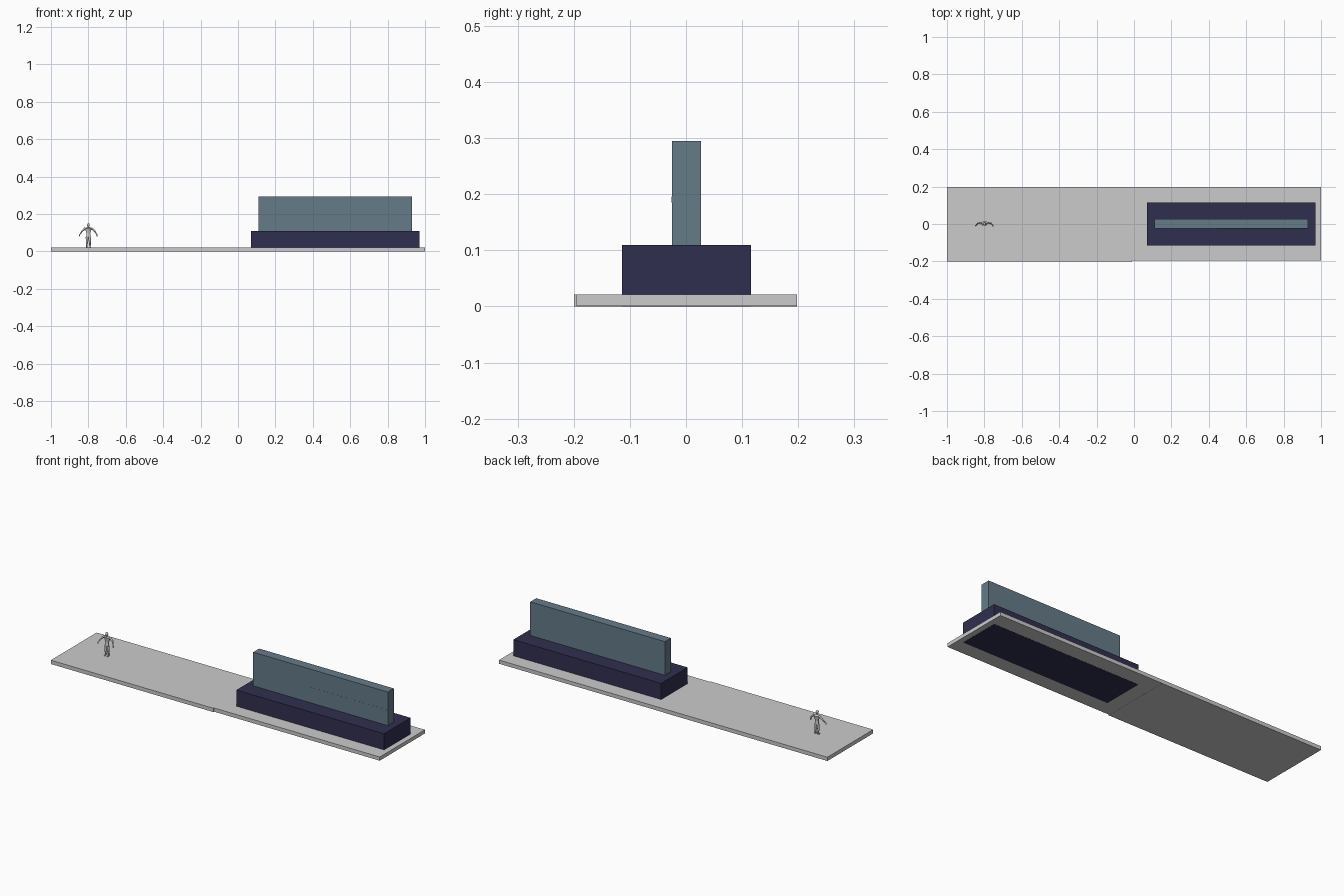
import bpy, bmesh, math
from mathutils import Vector, Matrix

if "Cube" in bpy.data.objects:
    bpy.data.objects.remove(bpy.data.objects["Cube"])


def material(name, rgb):
    m = bpy.data.materials.new(name)
    m.diffuse_color = (*rgb, 1)
    m.use_nodes = True
    m.node_tree.nodes["Principled BSDF"].inputs["Base Color"].default_value = m.diffuse_color
    return m


def finish(name, bm, mat=None):
    mesh = bpy.data.meshes.new(name)
    bmesh.ops.recalc_face_normals(bm, faces=bm.faces)
    bm.to_mesh(mesh)
    bm.free()
    ob = bpy.data.objects.new(name, mesh)
    bpy.context.collection.objects.link(ob)
    if mat:
        mesh.materials.append(mat)
    return ob


def box(name, lo, hi, mat=None):
    bm = bmesh.new()
    lo, hi = Vector(lo), Vector(hi)
    size = hi - lo
    bmesh.ops.create_cube(bm, size=1, matrix=Matrix.Translation((lo + hi) / 2) @ Matrix.Diagonal((*size, 1)))
    return finish(name, bm, mat)


def limb(bm, a, b, r1, r2, flat=1.0):
    # tapered tube from a to b, optionally flattened front to back
    a, b = Vector(a), Vector(b)
    d = b - a
    rot = d.to_track_quat('Z', 'Y').to_matrix().to_4x4()
    squash = Matrix.Diagonal((1, flat, 1, 1))
    mid = Matrix.Translation((a + b) / 2)
    bmesh.ops.create_cone(bm, cap_ends=True, segments=10, radius1=r1, radius2=r2,
                          depth=d.length, matrix=mid @ squash @ rot)


def ball(bm, c, r, scale=(1, 1, 1)):
    bmesh.ops.create_icosphere(bm, subdivisions=2, radius=r,
                               matrix=Matrix.Translation(c) @ Matrix.Diagonal((*scale, 1)))


navy = material("navy", (0.03, 0.028, 0.08))
slate = material("slate_blue", (0.13, 0.2, 0.25))

# Floor slabs laid end to end
cuts = [-1.0, -0.605, -0.2, -0.01, 1.0]
for i in range(4):
    last = i == 3
    box(f"floor_slab_{i + 1}", (cuts[i], -0.195 if last else -0.2, 0.0006 if last else 0),
        (cuts[i + 1], 0.198, 0.021), None)

# Plinth, wall and the flush strip let into the wall's front
box("plinth", (0.07, -0.114, 0), (0.97, 0.116, 0.11), navy)
box("wall", (0.11, -0.025, 0.11), (0.93, 0.027, 0.295), slate)
box("inlaid_strip", (0.44, -0.0255, 0.185), (0.9305, -0.011, 0.196), slate)

# Standing figure: torso and head
X = -0.8
bm = bmesh.new()
limb(bm, (0, 0.003, 0.076), (0, 0.004, 0.098), 0.0125, 0.0105, 0.65)
limb(bm, (0, 0.004, 0.098), (0, 0.005, 0.124), 0.011, 0.0185, 0.6)
limb(bm, (0, 0.005, 0.124), (0, 0.004, 0.130), 0.0185, 0.007, 0.6)
limb(bm, (0, 0.004, 0.127), (0, 0.002, 0.137), 0.005, 0.0045)
ball(bm, (0, 0.001, 0.142), 0.0095, (0.8, 0.95, 1.1))
# Legs, feet, arms and hands on both sides
for s in (-1, 1):
    limb(bm, (s * 0.0065, 0.003, 0.078), (s * 0.008, 0.002, 0.049), 0.0078, 0.0055)
    limb(bm, (s * 0.008, 0.002, 0.051), (s * 0.009, 0.005, 0.024), 0.0058, 0.0032)
    ball(bm, (s * 0.0095, 0, 0.0235), 0.0085, (0.5, 1.1, 0.35))
    ball(bm, (s * 0.019, 0.005, 0.122), 0.0065)
    limb(bm, (s * 0.019, 0.005, 0.122), (s * 0.034, 0.004, 0.109), 0.0055, 0.0042)
    ball(bm, (s * 0.034, 0.004, 0.109), 0.0042)
    limb(bm, (s * 0.034, 0.004, 0.109), (s * 0.044, -0.006, 0.093), 0.0043, 0.0027)
    ball(bm, (s * 0.0465, -0.009, 0.087), 0.0065, (0.5, 0.6, 1.0))
bmesh.ops.translate(bm, verts=bm.verts, vec=(X, 0, 0))
figure = finish("standing_figure", bm)
bpy.ops.object.select_all(action='DESELECT')
figure.select_set(True)
bpy.context.view_layer.objects.active = figure
bpy.ops.object.shade_smooth_by_angle(angle=math.radians(45))
